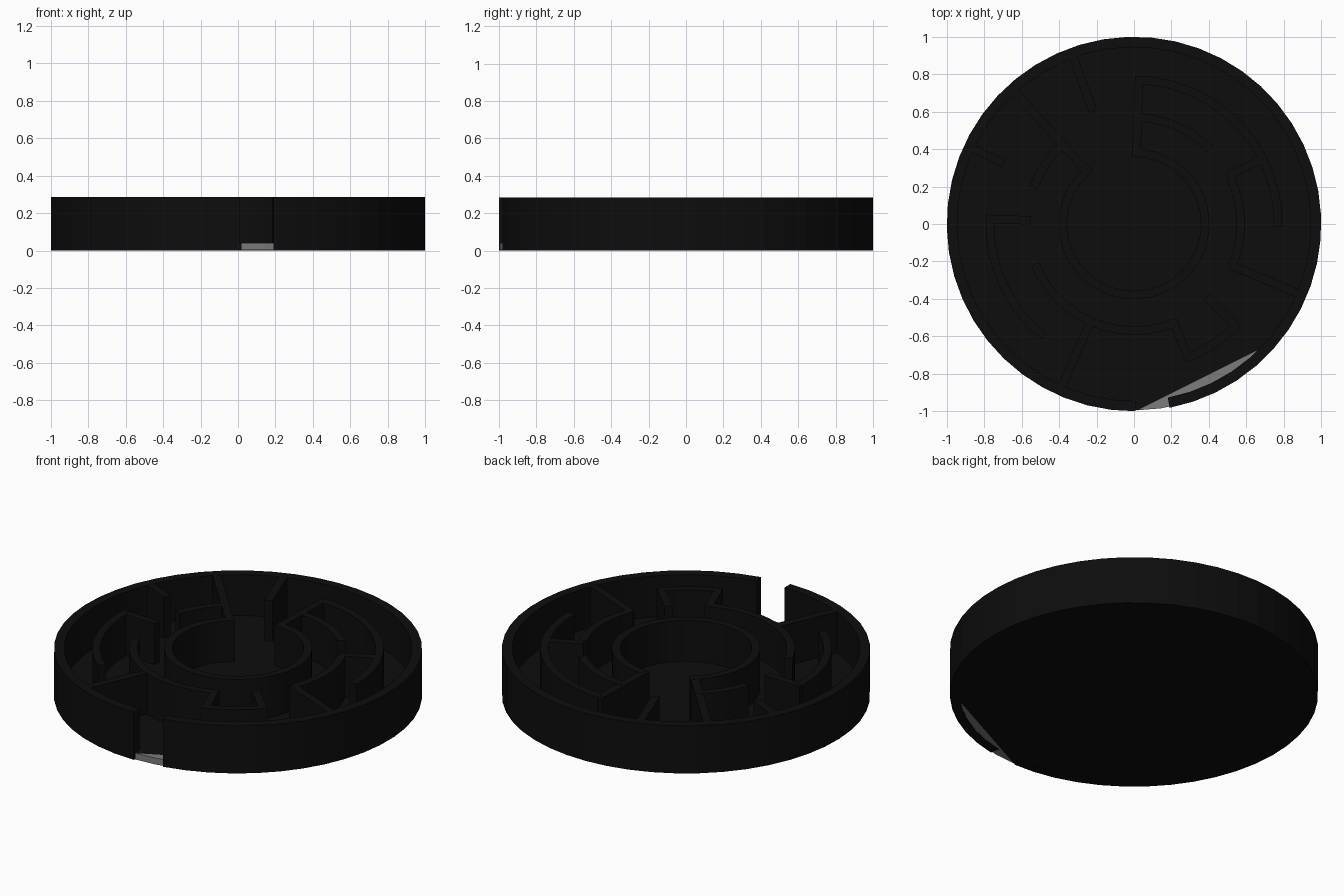
import bpy, bmesh
from math import sin, cos, radians, ceil

cube = bpy.data.objects.get("Cube")
if cube:
    bpy.data.objects.remove(cube)


def material(name, value):
    m = bpy.data.materials.new(name)
    m.use_nodes = True
    color = (value, value, value, 1)
    m.diffuse_color = color
    bsdf = m.node_tree.nodes["Principled BSDF"]
    bsdf.inputs["Base Color"].default_value = color
    return m


BLACK = material("black", 0.004)
GRAY = material("light gray", 0.2)
TOP, FLOOR, THICK = 0.285, 0.04, 0.045


def polar(r, degrees):
    return r * cos(radians(degrees)), r * sin(radians(degrees))


def arc_points(r, a0, a1):
    n = max(1, ceil((a1 - a0) / 7.5))
    return [polar(r, a0 + (a1 - a0) * i / n) for i in range(n + 1)]


def prism(name, outline, z0, z1, mat):
    """Extrude a flat outline upwards."""
    bm = bmesh.new()
    face = bm.faces.new([bm.verts.new((x, y, z0)) for x, y in outline])
    up = bmesh.ops.extrude_face_region(bm, geom=[face])["geom"]
    verts = [v for v in up if isinstance(v, bmesh.types.BMVert)]
    bmesh.ops.translate(bm, verts=verts, vec=(0, 0, z1 - z0))
    bmesh.ops.recalc_face_normals(bm, faces=bm.faces)
    mesh = bpy.data.meshes.new(name)
    bm.to_mesh(mesh)
    bm.free()
    mesh.materials.append(mat)
    obj = bpy.data.objects.new(name, mesh)
    bpy.context.collection.objects.link(obj)
    return obj


def ring_wall(name, inner, outer, a0, a1, z0=FLOOR - 0.01):
    outline = arc_points(outer, a0, a1) + arc_points(inner, a0, a1)[::-1]
    prism(name, outline, z0, TOP, BLACK)


def spoke_wall(name, angle, r0, r1):
    sx, sy = polar(THICK / 2, angle + 90)
    (ax, ay), (bx, by) = polar(r0, angle), polar(r1, angle)
    outline = [(ax - sx, ay - sy), (bx - sx, by - sy),
               (bx + sx, by + sy), (ax + sx, ay + sy)]
    prism(name, outline, FLOOR - 0.01, TOP - 0.0005, BLACK)


# Floor disc, split by a chord into a black part and a gray sliver
prism("floor", arc_points(0.995, -38, 271), 0.002, FLOOR, BLACK)
prism("floor_sliver", arc_points(0.995, -89, -38), 0.002, FLOOR, GRAY)

# Rim with the entrance gap
ring_wall("outer_wall", 0.945, 1.0, -79, 270.5, 0)

# Curved maze walls: radius, then start and end angles
curved = {
    "inner_ring": (0.38, [(128, 448)]),
    "middle_ring": (0.57, [(132, 160), (202, 292), (337, 386), (405, 448)]),
    "outer_ring": (0.77, [(-1, 88), (178, 231), (292, 315)]),
}
for name, (r, spans) in curved.items():
    for i, (a0, a1) in enumerate(spans):
        ring_wall(f"{name}_{i + 1}", r - THICK / 2, r + THICK / 2, a0, a1)

# Straight maze walls: angle, start and end radius
spokes = [(88, 0.36, 0.79), (110, 0.64, 0.96), (132, 0.37, 0.96),
          (155, 0.77, 0.96), (178, 0.55, 0.79), (246, 0.56, 0.96),
          (292, 0.55, 0.79), (315, 0.55, 0.79), (337, 0.56, 0.96),
          (27, 0.56, 0.78)]
for i, spoke in enumerate(spokes):
    spoke_wall(f"spoke_wall_{i + 1}", *spoke)
